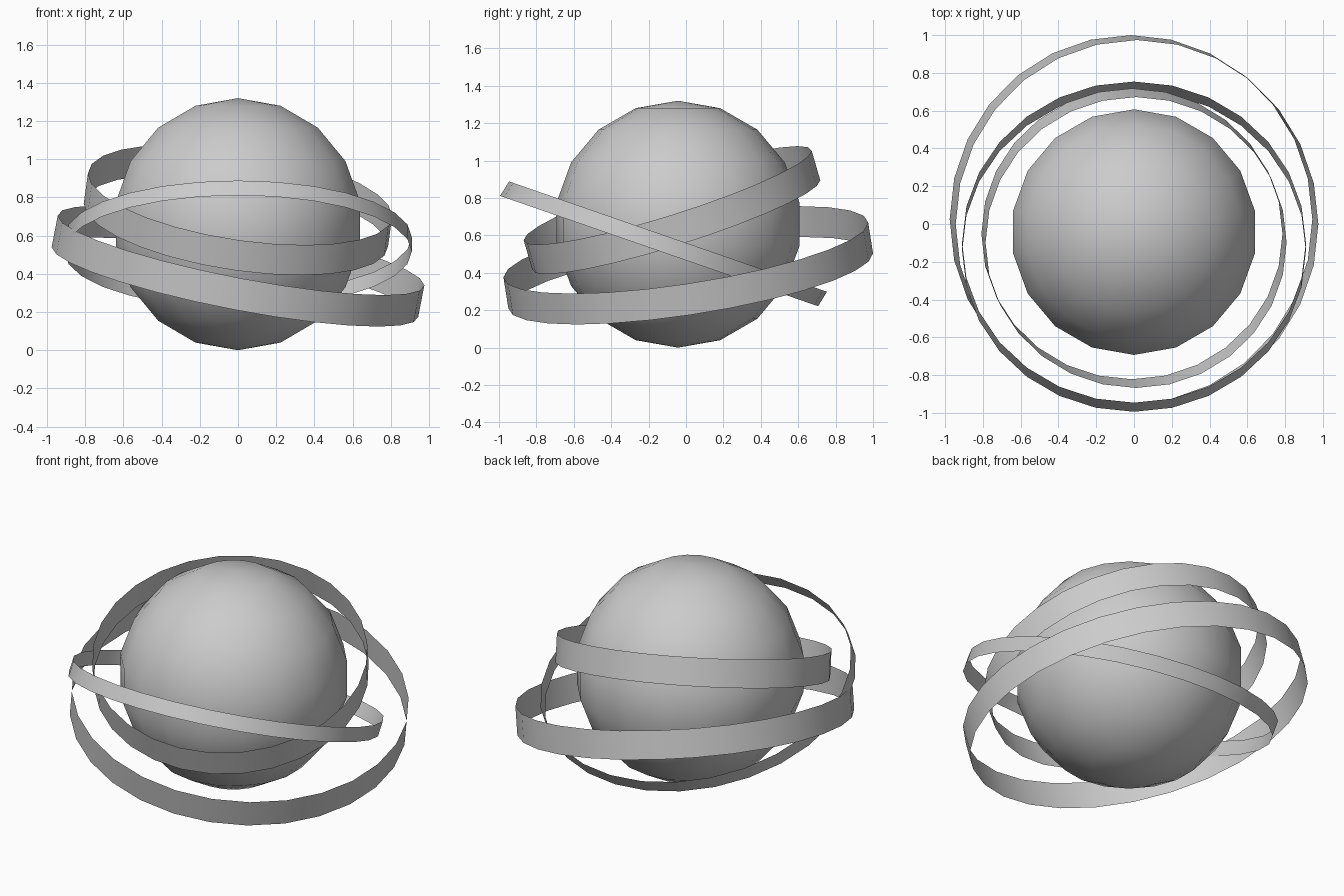
import bpy
import bmesh
from math import radians
from mathutils import Matrix, Vector

cube = bpy.data.objects.get("Cube")
if cube:
    bpy.data.objects.remove(cube, do_unlink=True)

# One plain grey for everything
grey = bpy.data.materials.new("plain_grey")
grey.use_nodes = True
colour = (0.6, 0.6, 0.6, 1.0)
grey.diffuse_color = colour
grey.node_tree.nodes["Principled BSDF"].inputs["Base Color"].default_value = colour


def finish(name, bm):
    """Turn a bmesh into a smooth shaded grey object."""
    mesh = bpy.data.meshes.new(name)
    bm.to_mesh(mesh)
    bm.free()
    mesh.materials.append(grey)
    obj = bpy.data.objects.new(name, mesh)
    bpy.context.collection.objects.link(obj)
    bpy.ops.object.select_all(action='DESELECT')
    obj.select_set(True)
    bpy.context.view_layer.objects.active = obj
    bpy.ops.object.shade_smooth_by_angle(angle=radians(30))
    return obj


def band(name, centre, half_x, half_y, slope_x, slope_y, width):
    """Open, tilted ribbon hoop; width is the vector from lower to upper rim."""
    columns = (Vector((half_x, 0, slope_x * half_x)),
               Vector((0, half_y, slope_y * half_y)),
               Vector(width))
    shape = Matrix(columns).transposed().to_4x4()
    bm = bmesh.new()
    bmesh.ops.create_cone(bm, cap_ends=False, segments=28, radius1=1, radius2=1,
                          depth=1, matrix=Matrix.Translation(centre) @ shape)
    return finish(name, bm)


# Central globe
bm = bmesh.new()
bmesh.ops.create_uvsphere(bm, u_segments=18, v_segments=9, radius=0.66,
                          matrix=Matrix.Translation((0, -0.043, 0.66)))
finish("globe", bm)

# Three tilted bands around it
band("outer_band", (0, 0.012, 0.44), 0.96, 0.975, -0.19, 0.15, (0.032, -0.026, 0.165))
band("narrow_band", (0, -0.12, 0.555), 0.91, 0.85, -0.0, -0.347, (0, 0.048, 0.077))
band("inner_band", (0, -0.075, 0.735), 0.797, 0.77, -0.14, 0.31, (0.022, -0.046, 0.158))
